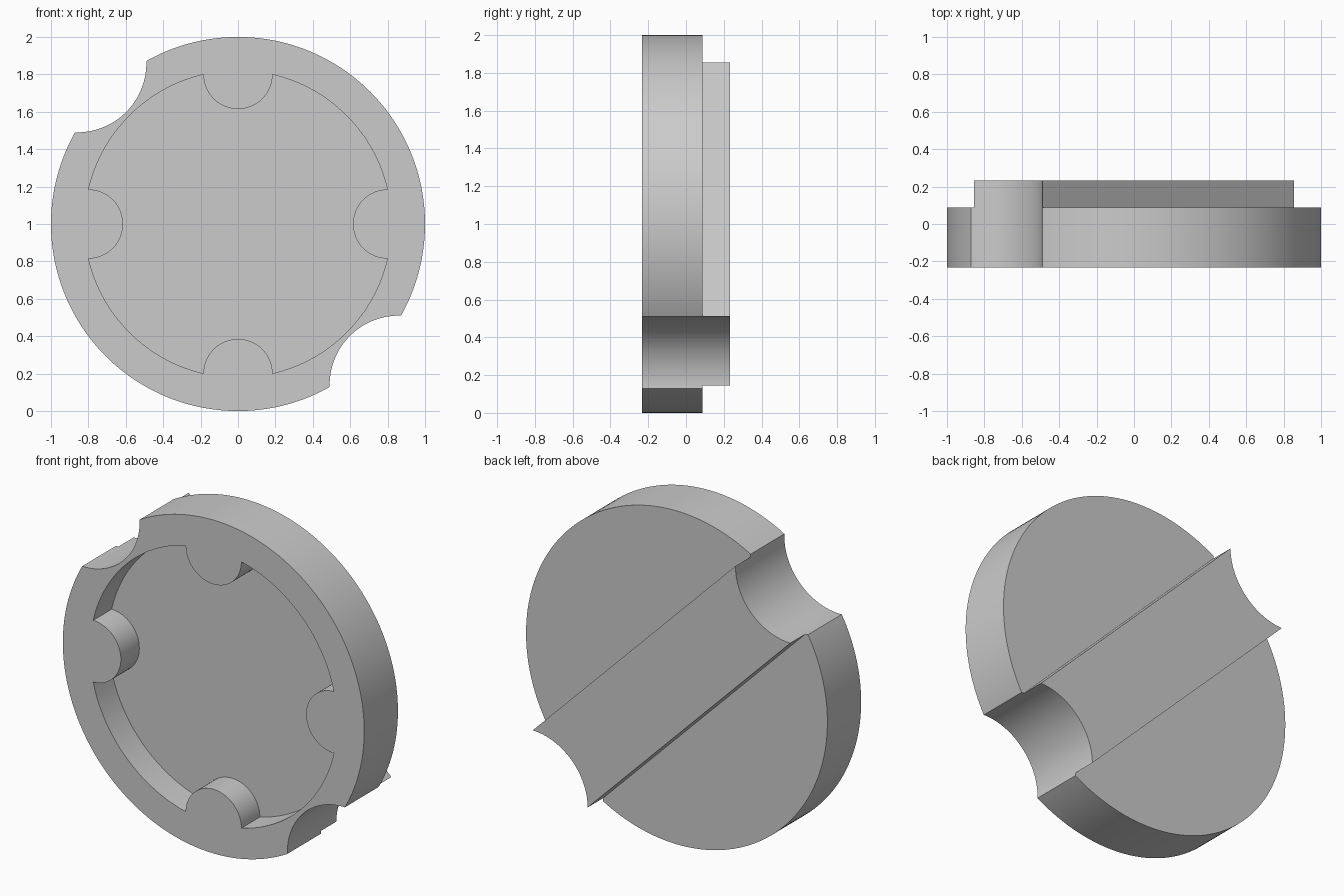
import bpy
from math import radians, pi, sin, cos
from mathutils import Matrix

cube = bpy.data.objects.get("Cube")
if cube:
    bpy.data.objects.remove(cube, do_unlink=True)

FRONT, STEP, BACK = -0.232, 0.088, 0.232
POCKET_FLOOR = FRONT + 0.175

grey = bpy.data.materials.new("plain_grey")
grey.use_nodes = True
colour = (0.6, 0.6, 0.6, 1)
grey.diffuse_color = colour
grey.node_tree.nodes["Principled BSDF"].inputs["Base Color"].default_value = colour


def cylinder(name, x, z, radius, y0, y1, sides):
    """Cylinder whose axis runs front to back."""
    bpy.ops.mesh.primitive_cylinder_add(
        vertices=sides, radius=radius, depth=y1 - y0)
    ob = bpy.context.object
    ob.name = name
    ob.data.transform(Matrix.Translation((x, (y0 + y1) / 2, z))
                      @ Matrix.Rotation(pi / 2, 4, 'X'))
    ob.data.materials.append(grey)
    return ob


def combine(target, tool, operation):
    """Apply a boolean, then discard the tool."""
    mod = target.modifiers.new("combine", 'BOOLEAN')
    mod.operation = operation
    mod.solver = 'EXACT'
    mod.object = tool
    bpy.context.view_layer.objects.active = target
    bpy.ops.object.modifier_apply(modifier=mod.name)
    bpy.data.objects.remove(tool, do_unlink=True)


# Round body
body = cylinder("round_body", 0, 1, 1, FRONT, STEP, 192)

# Front pocket, with four round tabs left standing
pocket = cylinder("pocket_cutter", 0, 1, 0.82, FRONT - 0.1, POCKET_FLOOR, 160)
for i in range(4):
    a = i * pi / 2
    tab = cylinder("tab", 0.8 * cos(a), 1 + 0.8 * sin(a), 0.185,
                   FRONT - 0.2, POCKET_FLOOR + 0.1, 64)
    combine(pocket, tab, 'DIFFERENCE')
combine(body, pocket, 'DIFFERENCE')

# Diagonal bar across the back
bpy.ops.mesh.primitive_cube_add(size=1)
bar = bpy.context.object
bar.name = "back_bar"
bar.data.transform(Matrix.Translation((0, (STEP + BACK - 0.05) / 2, 1))
                   @ Matrix.Rotation(radians(45), 4, 'Y')
                   @ Matrix.Diagonal((2, BACK - STEP + 0.05, 0.516, 1)))
bar.data.materials.append(grey)
combine(body, bar, 'UNION')

# Round notches at both ends of the bar
for side in (-1, 1):
    notch = cylinder("notch_cutter", side * 0.86, 1 - side * 0.86, 0.37,
                     FRONT - 0.1, BACK + 0.1, 128)
    combine(body, notch, 'DIFFERENCE')

bpy.ops.object.select_all(action='DESELECT')
body.select_set(True)
bpy.context.view_layer.objects.active = body
bpy.ops.object.shade_smooth_by_angle(angle=radians(30))
